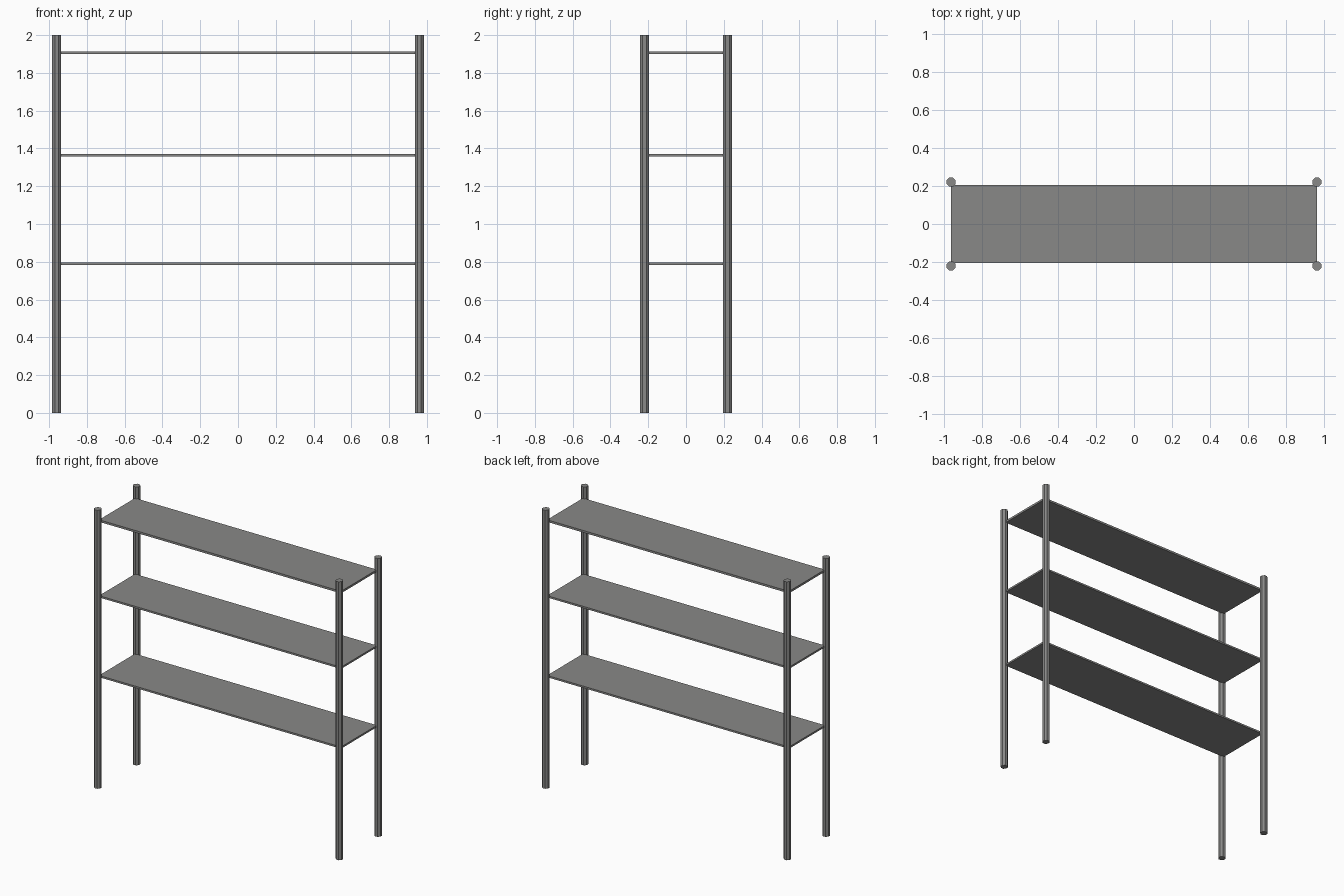
import bpy, math

if "Cube" in bpy.data.objects:
    bpy.data.objects.remove(bpy.data.objects["Cube"])

grey = bpy.data.materials.new("metal grey")
grey.diffuse_color = (0.25, 0.25, 0.245, 1)
grey.use_nodes = True
grey.node_tree.nodes["Principled BSDF"].inputs["Base Color"].default_value = grey.diffuse_color


def finish(obj, name):
    obj.name = name
    obj.data.materials.append(grey)


# Four eight-sided posts, flats facing the axes
for side, x in (("left", -0.96), ("right", 0.96)):
    for end, y in (("front", -0.22), ("back", 0.22)):
        bpy.ops.mesh.primitive_cylinder_add(
            vertices=8, radius=0.0255, depth=2, location=(x, y, 1),
            rotation=(0, 0, math.pi / 8))
        finish(bpy.context.object, f"{end}_{side}_post")

# Three thin shelves spanning between post centres
for name, z, thick in (("lower", 0.79, 0.013), ("middle", 1.363, 0.013), ("upper", 1.907, 0.015)):
    bpy.ops.mesh.primitive_cube_add(size=1, location=(0, 0, z))
    shelf = bpy.context.object
    shelf.scale = (1.922, 0.408, thick)
    finish(shelf, f"{name}_shelf")
